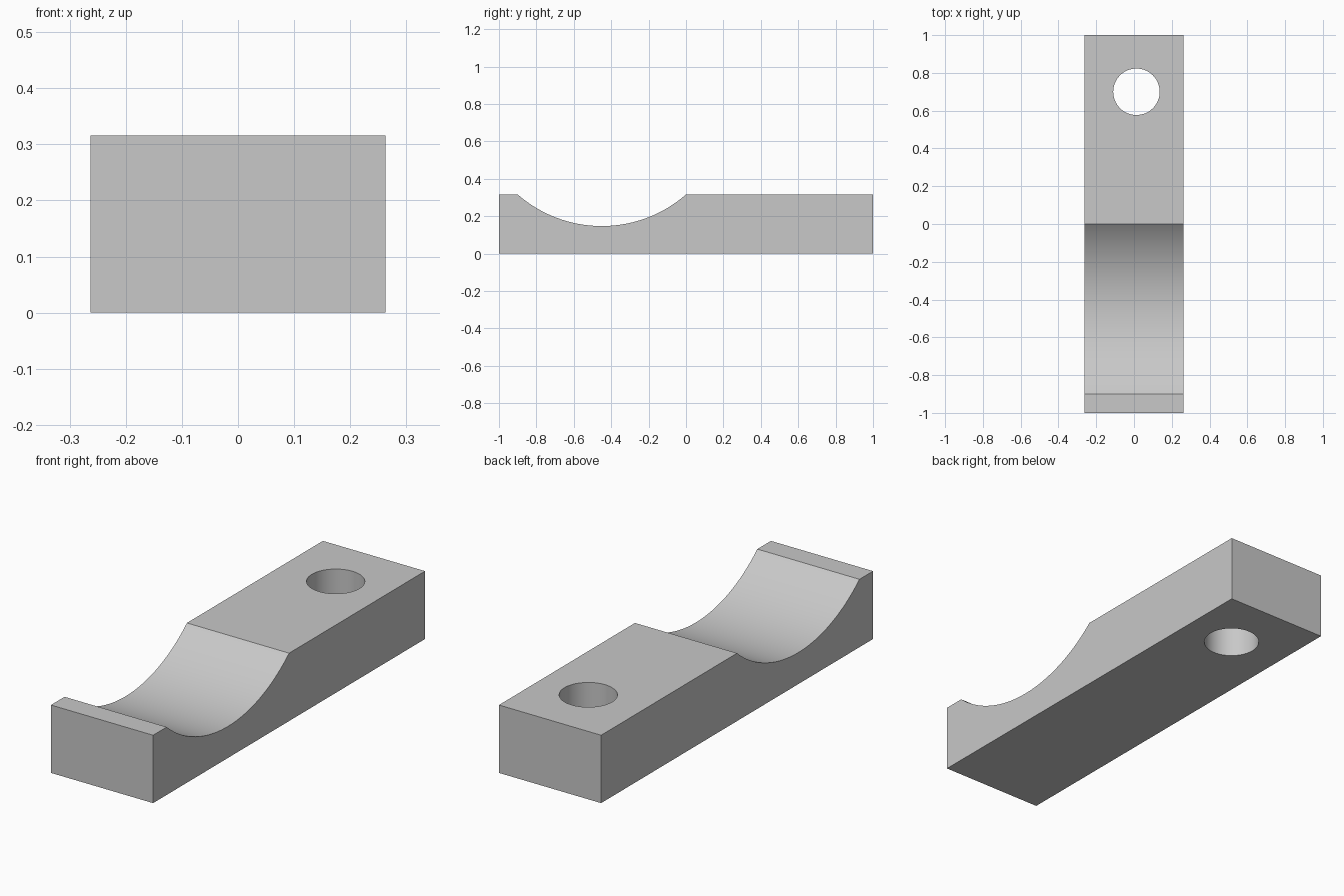
import bpy, bmesh, math

old = bpy.data.objects.get("Cube")
if old:
    bpy.data.objects.remove(old, do_unlink=True)

WIDTH, HEIGHT = 0.526, 0.316
SADDLE_Y, SADDLE_HALF, SADDLE_DEPTH = -0.45, 0.45, 0.169
HOLE_X, HOLE_Y, HOLE_R = 0.013, 0.70, 0.123

grey = bpy.data.materials.new("plain grey")
grey.use_nodes = True
colour = (0.58, 0.58, 0.58, 1)
grey.diffuse_color = colour
grey.node_tree.nodes["Principled BSDF"].inputs["Base Color"].default_value = colour

# Side profile: block with a circular saddle in its top
radius = (SADDLE_HALF ** 2 + SADDLE_DEPTH ** 2) / (2 * SADDLE_DEPTH)
centre_z = HEIGHT - SADDLE_DEPTH + radius
half_angle = math.asin(SADDLE_HALF / radius)
steps = 48
profile = [(-1, 0), (1, 0), (1, HEIGHT)]
for i in range(steps + 1):
    a = half_angle * (1 - 2 * i / steps)
    profile.append((SADDLE_Y + radius * math.sin(a), centre_z - radius * math.cos(a)))
profile.append((-1, HEIGHT))

# Extrude the profile across the width
bm = bmesh.new()
side = bm.faces.new([bm.verts.new((-WIDTH / 2, y, z)) for y, z in profile])
extruded = bmesh.ops.extrude_face_region(bm, geom=[side])["geom"]
bmesh.ops.translate(bm, vec=(WIDTH, 0, 0),
                    verts=[v for v in extruded if isinstance(v, bmesh.types.BMVert)])
bmesh.ops.recalc_face_normals(bm, faces=bm.faces)
mesh = bpy.data.meshes.new("saddle_clamp_block")
bm.to_mesh(mesh)
bm.free()
mesh.materials.append(grey)
block = bpy.data.objects.new("saddle_clamp_block", mesh)
bpy.context.collection.objects.link(block)

# Bolt hole through the solid end
bpy.ops.mesh.primitive_cylinder_add(vertices=64, radius=HOLE_R, depth=1,
                                    location=(HOLE_X, HOLE_Y, HEIGHT / 2))
cutter = bpy.context.object
cutter.name = "bolt_hole_cutter"
cutter.hide_render = True
cutter.data.materials.append(grey)
cut = block.modifiers.new("bolt_hole", 'BOOLEAN')
cut.operation = 'DIFFERENCE'
cut.solver = 'EXACT'
cut.object = cutter

bpy.ops.object.select_all(action='DESELECT')
block.select_set(True)
bpy.context.view_layer.objects.active = block
bpy.ops.object.modifier_apply(modifier=cut.name)
bpy.data.objects.remove(cutter, do_unlink=True)

# Smooth the saddle and hole, keep the block's edges sharp
bpy.ops.object.shade_smooth_by_angle(angle=math.radians(25))
